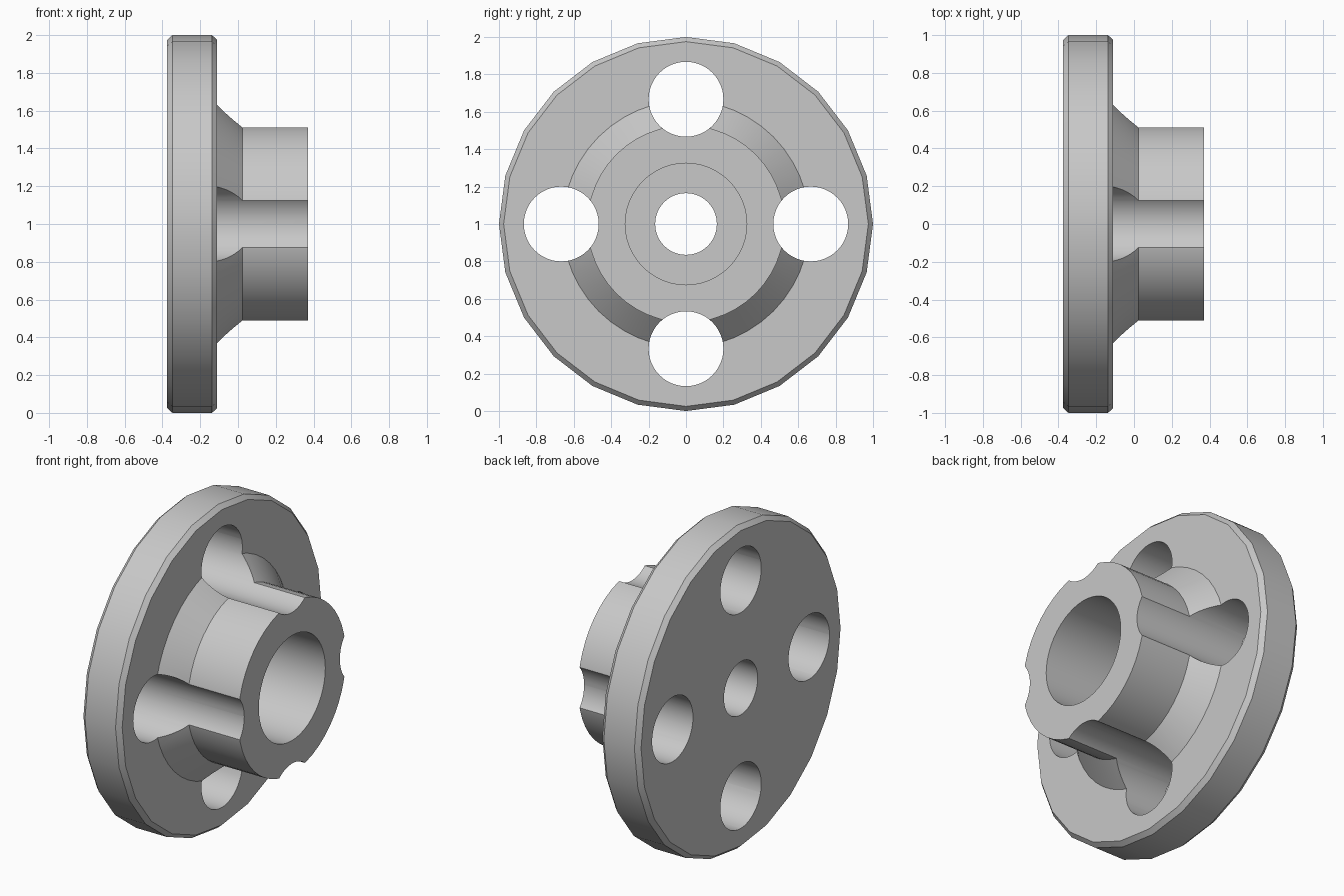
import bpy
import bmesh
from math import cos, sin, pi
from mathutils import Matrix

SIDES = 48

start = bpy.data.objects.get("Cube")
if start:
    bpy.data.objects.remove(start, do_unlink=True)

steel = bpy.data.materials.new("light grey metal")
steel.use_nodes = True
grey = (0.58, 0.58, 0.58, 1)
steel.diffuse_color = grey
steel.node_tree.nodes["Principled BSDF"].inputs["Base Color"].default_value = grey


def add_object(name, bm):
    bmesh.ops.recalc_face_normals(bm, faces=bm.faces)
    mesh = bpy.data.meshes.new(name)
    bm.to_mesh(mesh)
    bm.free()
    mesh.materials.append(steel)
    obj = bpy.data.objects.new(name, mesh)
    bpy.context.collection.objects.link(obj)
    return obj


def lathe(name, profile):
    """Turn a closed (x, radius, flat) profile about the x axis.
    flat 0 or 1 pulls every other point in, making a 24-sided ring."""
    bm = bmesh.new()
    rings = []
    for x, radius, flat in profile:
        ring = []
        for i in range(SIDES):
            a = 2 * pi * i / SIDES
            r = radius * cos(2 * pi / SIDES) if flat == i % 2 else radius
            ring.append(bm.verts.new((x, r * cos(a), 1 + r * sin(a))))
        rings.append(ring)
    for k, ring in enumerate(rings):
        after = rings[(k + 1) % len(rings)]
        for i in range(SIDES):
            j = (i + 1) % SIDES
            bm.faces.new((ring[i], ring[j], after[j], after[i]))
    return add_object(name, bm)


# Flange, tapered collar, hub and stepped bore turned as one solid
flange = lathe("flanged_hub", [
    (-0.375, 0.165, None), (-0.375, 0.975, 1), (-0.347, 1.0, 1),
    (-0.138, 1.0, 1), (-0.11, 0.975, 1), (-0.11, 0.66, None),
    (0.023, 0.527, None), (0.37, 0.527, None), (0.37, 0.325, None),
    (-0.115, 0.325, None), (-0.115, 0.165, None),
])

# Four bolt holes that also groove the collar and hub
bm = bmesh.new()
for k in range(4):
    a = k * pi / 2
    place = (Matrix.Translation((0, 0.667 * cos(a), 1 + 0.667 * sin(a)))
             @ Matrix.Rotation(pi / 2, 4, "Y"))
    bmesh.ops.create_cone(bm, cap_ends=True, segments=SIDES, radius1=0.2,
                          radius2=0.2, depth=1.2, matrix=place)
cutter = add_object("bolt_hole_cutter", bm)
cutter.hide_render = True

cut = flange.modifiers.new("bolt holes", "BOOLEAN")
cut.operation = "DIFFERENCE"
cut.solver = "EXACT"
cut.object = cutter
bpy.ops.object.select_all(action="DESELECT")
flange.select_set(True)
bpy.context.view_layer.objects.active = flange
bpy.ops.object.modifier_apply(modifier=cut.name)
bpy.data.objects.remove(cutter, do_unlink=True)
bpy.ops.object.shade_smooth_by_angle(angle=pi / 6)
